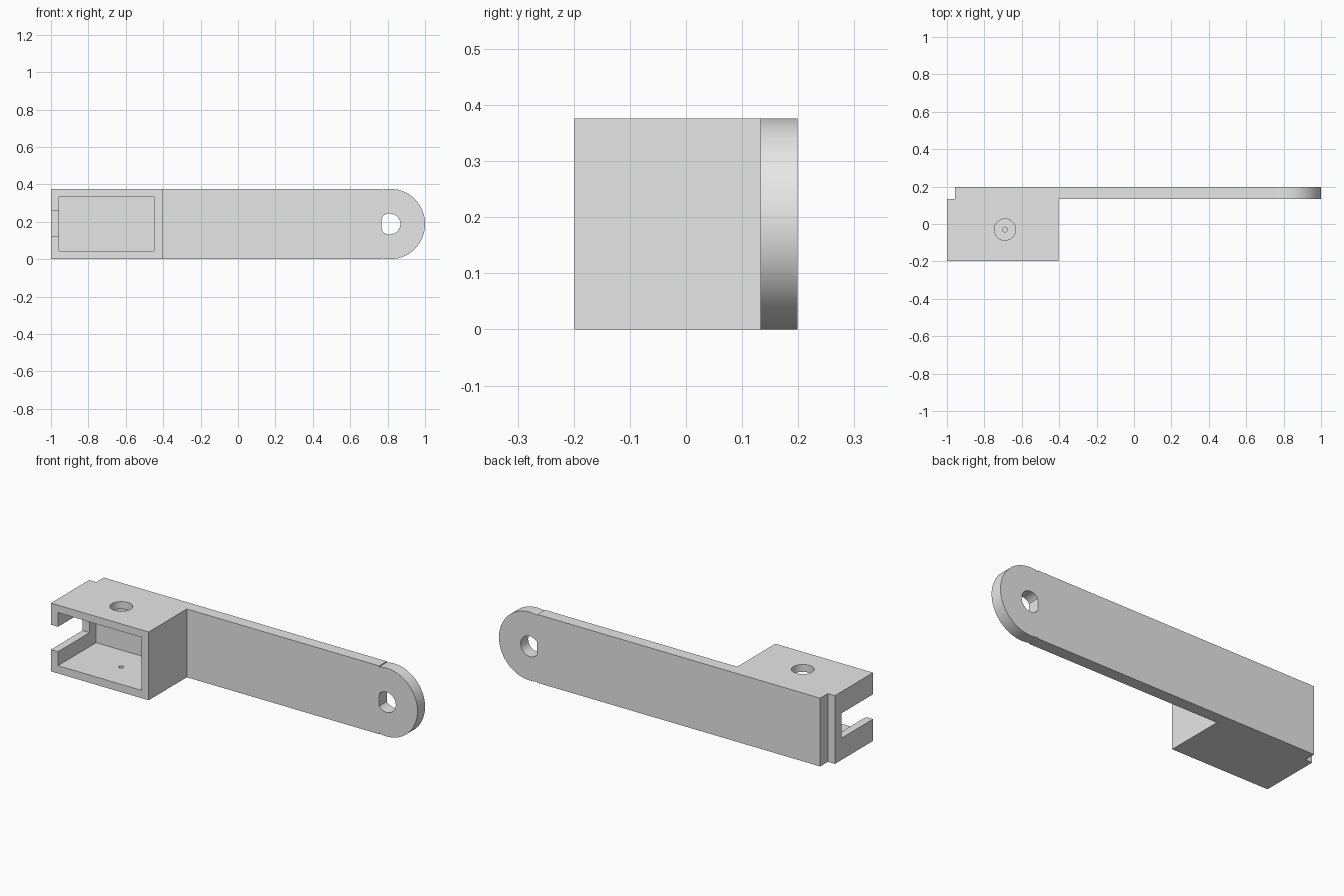
import bpy
import bmesh
from math import cos, sin, tau, radians

if "Cube" in bpy.data.objects:
    bpy.data.objects.remove(bpy.data.objects["Cube"], do_unlink=True)

FRONT, PLATE, BACK = -0.199, 0.133, 0.199   # depth of housing face, plate face, rear
HEIGHT = 0.376
MID = HEIGHT / 2
EYE_X = 0.812                               # centre of the rounded end

grey = bpy.data.materials.new("plain_grey")
grey.use_nodes = True
grey.diffuse_color = (0.8, 0.8, 0.8, 1)
grey.node_tree.nodes["Principled BSDF"].inputs["Base Color"].default_value = (0.8, 0.8, 0.8, 1)


def prism(name, points, offset):
    """Closed 3D outline extruded along an offset."""
    bm = bmesh.new()
    face = bm.faces.new([bm.verts.new(p) for p in points])
    top = bmesh.ops.extrude_face_region(bm, geom=[face])["geom"]
    bmesh.ops.translate(bm, vec=offset, verts=[g for g in top if isinstance(g, bmesh.types.BMVert)])
    bmesh.ops.recalc_face_normals(bm, faces=bm.faces)
    mesh = bpy.data.meshes.new(name)
    bm.to_mesh(mesh)
    bm.free()
    mesh.materials.append(grey)
    obj = bpy.data.objects.new(name, mesh)
    bpy.context.collection.objects.link(obj)
    return obj


def block(name, x, y, z):
    base = [(x[0], y[0], z[0]), (x[1], y[0], z[0]), (x[1], y[1], z[0]), (x[0], y[1], z[0])]
    return prism(name, base, (0, 0, z[1] - z[0]))


def ring(radius, steps):
    return [(radius * cos(tau * i / steps), radius * sin(tau * i / steps)) for i in range(steps)]


def upright_cylinder(name, radius, z, steps):
    return prism(name, [(-0.69 + a, -0.03 + b, z[0]) for a, b in ring(radius, steps)],
                 (0, 0, z[1] - z[0]))


def cross_cylinder(name, radius, y, steps):
    return prism(name, [(EYE_X + a, y[0], MID + b) for a, b in ring(radius, steps)],
                 (0, y[1] - y[0], 0))


def combine(target, tool, operation):
    """Apply a boolean and discard the tool."""
    tool.hide_render = True
    mod = target.modifiers.new(operation, "BOOLEAN")
    mod.operation = operation
    mod.solver = "EXACT"
    mod.object = tool
    bpy.context.view_layer.objects.active = target
    bpy.ops.object.modifier_apply(modifier=mod.name)
    bpy.data.objects.remove(tool, do_unlink=True)


# Housing and long plate share one plan outline, stepped at the rear corner
plan = [(-1, FRONT), (-0.405, FRONT), (-0.405, PLATE), (0.767, PLATE),
        (0.767, BACK), (-0.957, BACK), (-0.957, PLATE), (-1, PLATE)]
arm = prism("housing_and_arm", [(x, y, 0) for x, y in plan], (0, 0, HEIGHT))

# Pocket open to the front, cable slot, top hole and small pit in the floor
for cutter in (
    block("pocket", (-0.957, -0.45), (-0.3, PLATE), (0.043, 0.335)),
    block("side_slot", (-1.1, -0.9), (-0.3, 0.075), (0.12, 0.257)),
    upright_cylinder("top_hole", 0.057, (0.2, 0.5), 64),
    upright_cylinder("floor_pit", 0.013, (0.02, 0.2), 32),
):
    combine(arm, cutter, "DIFFERENCE")

# Rounded end; the plate end leaves a flat on its hole
rounded_end = cross_cylinder("rounded_end", MID, (PLATE, BACK), 96)
combine(rounded_end, cross_cylinder("pivot_hole", 0.056, (0, 0.4), 64), "DIFFERENCE")
combine(arm, rounded_end, "UNION")

bpy.ops.object.select_all(action="DESELECT")
arm.select_set(True)
bpy.context.view_layer.objects.active = arm
bpy.ops.object.shade_smooth_by_angle(angle=radians(30))
